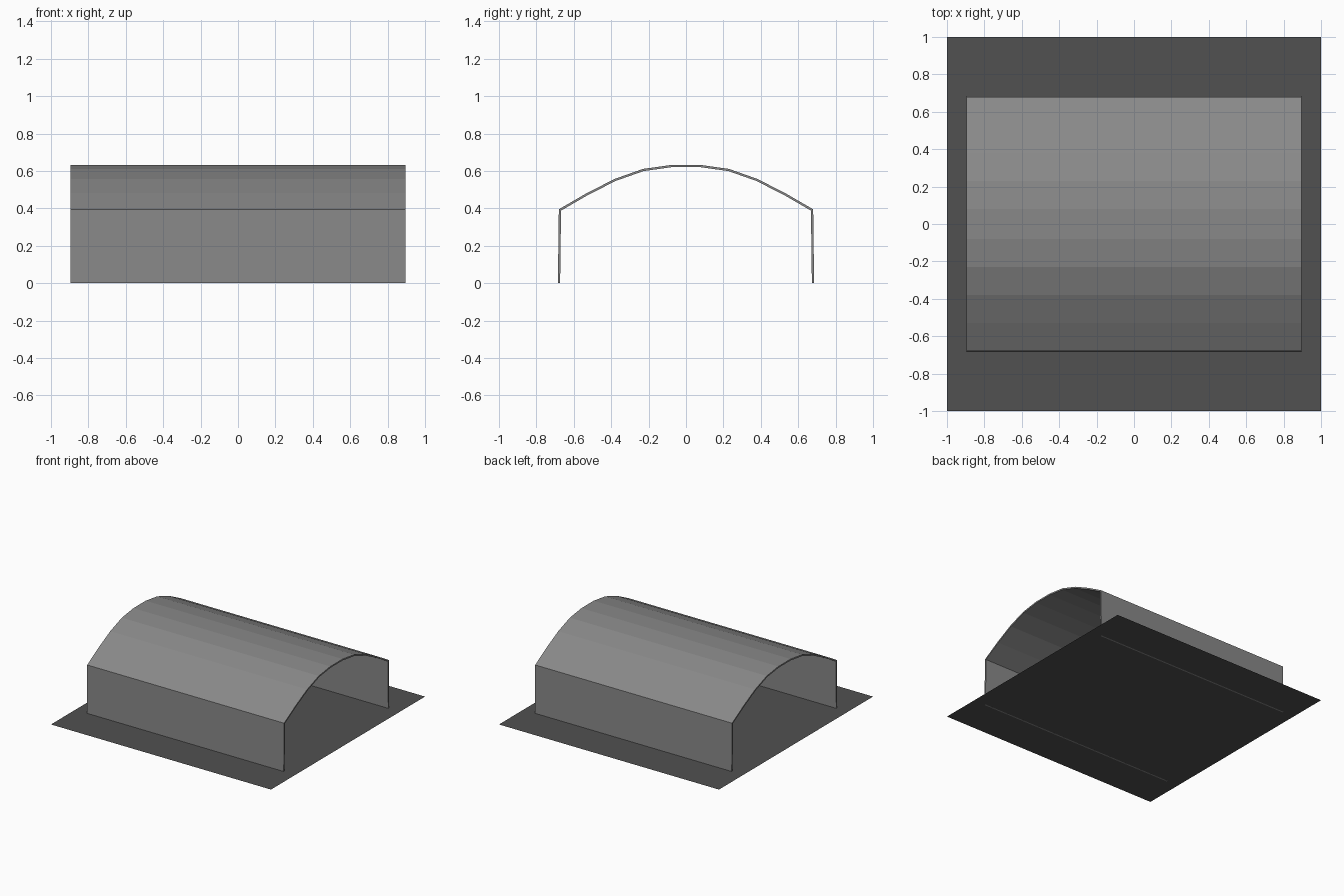
import bpy
import bmesh

cube = bpy.data.objects.get("Cube")
if cube:
    bpy.data.objects.remove(cube, do_unlink=True)


def make_material(name, grey):
    mat = bpy.data.materials.new(name)
    mat.use_nodes = True
    colour = (grey, grey, grey, 1)
    mat.diffuse_color = colour
    mat.node_tree.nodes["Principled BSDF"].inputs["Base Color"].default_value = colour
    return mat


def extruded_sheet(name, profile, half_length, mat):
    """Sweep a (y, z) profile along x into a single-layer sheet."""
    bm = bmesh.new()
    rows = [[bm.verts.new((x, y, z)) for x in (-half_length, half_length)]
            for y, z in profile]
    for a, b in zip(rows, rows[1:]):
        bm.faces.new((a[0], a[1], b[1], b[0]))
    mesh = bpy.data.meshes.new(name)
    bm.to_mesh(mesh)
    bm.free()
    mesh.materials.append(mat)
    obj = bpy.data.objects.new(name, mesh)
    bpy.context.collection.objects.link(obj)
    return obj


shell_grey = make_material("mid grey", 0.25)
ground_grey = make_material("dark grey", 0.083)

# Flat base sheet
extruded_sheet("base_plate", [(-1, 0), (1, 0)], 1, ground_grey)

# Open-ended vaulted shell: side walls and faceted roof, mirrored across y
half = [(0.685, 0), (0.68, 0.395), (0.53, 0.482), (0.38, 0.558),
        (0.23, 0.611), (0.08, 0.632)]
profile = [(-y, z) for y, z in half] + half[::-1]
shell = extruded_sheet("vaulted_shell", profile, 0.895, shell_grey)
wall = shell.modifiers.new("thickness", "SOLIDIFY")
wall.thickness = 0.012
wall.offset = -1
wall.use_even_offset = True
